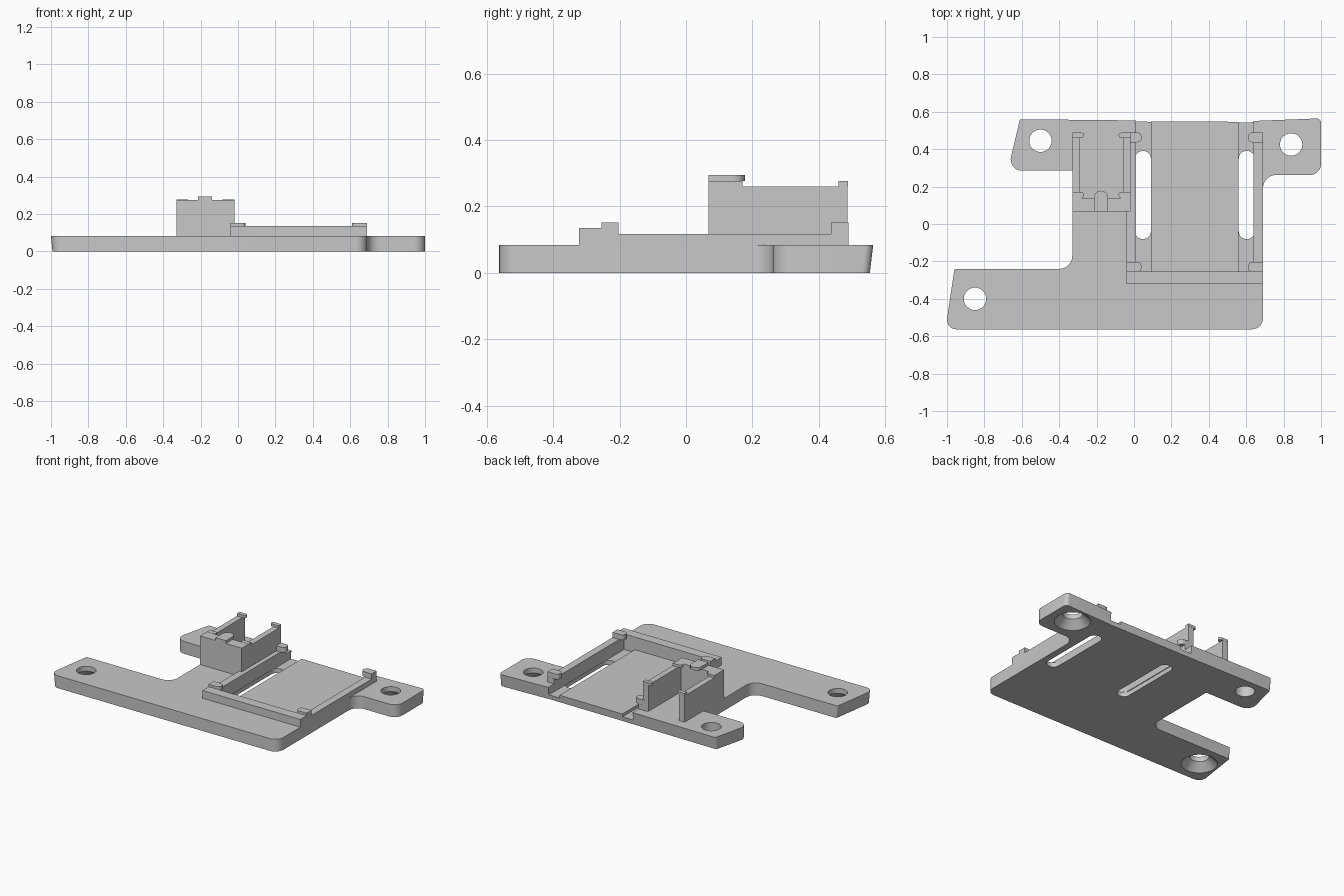
import bpy, bmesh, math
from mathutils import Vector

if "Cube" in bpy.data.objects:
    bpy.data.objects.remove(bpy.data.objects["Cube"], do_unlink=True)

grey = bpy.data.materials.new("plain grey")
grey.use_nodes = True
colour = (0.58, 0.58, 0.58, 1)
grey.diffuse_color = colour
grey.node_tree.nodes["Principled BSDF"].inputs["Base Color"].default_value = colour


def finish(name, bm):
    bmesh.ops.recalc_face_normals(bm, faces=bm.faces)
    mesh = bpy.data.meshes.new(name)
    bm.to_mesh(mesh)
    bm.free()
    mesh.materials.append(grey)
    ob = bpy.data.objects.new(name, mesh)
    bpy.context.collection.objects.link(ob)
    return ob


def rounded(corners, steps=8):
    """Outline from (x, y, radius) corners, each rounded by a tangent arc."""
    out = []
    for i, (x, y, r) in enumerate(corners):
        p = Vector((x, y))
        if r == 0:
            out.append(p)
            continue
        a = (Vector(corners[i - 1][:2]) - p).normalized()
        b = (Vector(corners[(i + 1) % len(corners)][:2]) - p).normalized()
        half = a.angle(b) / 2
        sweep = math.pi - 2 * half
        centre = p + (a + b).normalized() * (r / math.sin(half))
        start = p + a * (r / math.tan(half)) - centre
        end = p + b * (r / math.tan(half)) - centre
        for k in range(steps + 1):
            t = sweep * k / steps
            out.append(centre + (start * math.sin(sweep - t) + end * math.sin(t)) / math.sin(sweep))
    return out


def prism(name, outline, z0, z1, taper=None):
    bm = bmesh.new()
    low = [bm.verts.new((*(taper(p) if taper else p), z0)) for p in outline]
    top = [bm.verts.new((*p, z1)) for p in outline]
    bm.faces.new(low)
    bm.faces.new(top)
    n = len(outline)
    for i in range(n):
        j = (i + 1) % n
        bm.faces.new((low[i], low[j], top[j], top[i]))
    return finish(name, bm)


def block(name, x0, x1, y0, y1, z0, z1, left=0, right=0):
    """Box whose left and right ends can be rounded in plan."""
    return prism(name, rounded([(x0, y0, left), (x1, y0, right),
                                (x1, y1, right), (x0, y1, left)]), z0, z1)


def cone(name, x, y, r0, r1, z0, z1):
    bm = bmesh.new()
    bmesh.ops.create_cone(bm, cap_ends=True, segments=40, radius1=r0, radius2=r1, depth=z1 - z0)
    bmesh.ops.translate(bm, verts=bm.verts, vec=(x, y, (z0 + z1) / 2))
    return finish(name, bm)


def smooth(ob):
    bpy.ops.object.select_all(action='DESELECT')
    ob.select_set(True)
    bpy.context.view_layer.objects.active = ob
    bpy.ops.object.shade_smooth_by_angle(angle=math.radians(30))


T = 0.083       # plate thickness
FLOOR = 0.05    # recessed tray floor
CHANNEL = 0.03  # channels along the tray sides

# Base plate with mounting arms, back and left edges leaning slightly
outline = rounded([
    (-0.61, 0.56, 0.01), (0.08, 0.553, 0), (0.62, 0.55, 0), (1, 0.565, 0.025),
    (1, 0.262, 0.06), (0.69, 0.262, 0.07), (0.69, -0.563, 0.06), (-1.008, -0.563, 0.05),
    (-0.96, -0.24, 0.01), (-0.33, -0.24, 0.07), (-0.33, 0.285, 0), (-0.675, 0.285, 0.06)])


def lean(p):
    return Vector((p.x + (0.008 if p.x < -0.9 else 0), p.y - (0.01 if p.y > 0.5 else 0)))


plate = prism("base_plate", outline, 0, T, lean)

# Screw holes, countersinks, recessed tray, channels and slots
cutters = [cone("screw_hole", x, y, 0.06, 0.06, -0.1, 0.2)
           for x, y in ((-0.5, 0.445), (0.84, 0.425), (-0.85, -0.4))]
cutters += [cone("countersink", x, y, 0.12, 0.06, -0.01, 0.05)
            for x, y in ((0.84, 0.425), (-0.85, -0.4))]
cutters.append(block("tray_recess", 0.01, 0.64, -0.255, 0.7, FLOOR, 0.2))
for x0, x1 in ((0.01, 0.09), (0.56, 0.64)):
    cutters.append(block("channel", x0, x1, -0.255, 0.7, CHANNEL, 0.2))
for x0, x1 in ((0.005, 0.09), (0.56, 0.645)):
    cutters.append(block("slot", x0, x1, -0.08, 0.39, -0.1, 0.15, 0.04, 0.04))
for cutter in cutters:
    cutter.hide_render = True
    mod = plate.modifiers.new("cut", 'BOOLEAN')
    mod.operation = 'DIFFERENCE'
    mod.solver = 'EXACT'
    mod.object = cutter
    bpy.context.view_layer.objects.active = plate
    bpy.ops.object.modifier_apply(modifier=mod.name)
    bpy.data.objects.remove(cutter, do_unlink=True)

parts = [plate]

# Wide low tray: side rails, front rail and four clips
parts.append(block("tray_left_rail", -0.04, 0.01, -0.32, 0.49, CHANNEL, 0.117))
parts.append(block("tray_right_rail", 0.64, 0.69, -0.32, 0.49, CHANNEL, 0.117))
parts.append(block("tray_front_rail", -0.04, 0.69, -0.322, -0.255, CHANNEL, 0.135))
for side, y0, y1 in (("front", -0.255, -0.203), ("back", 0.437, 0.489)):
    parts.append(block("tray_left_clip_" + side, -0.04, 0.04, y0, y1, 0.117, 0.152, 0, 0.022))
    parts.append(block("tray_right_clip_" + side, 0.61, 0.69, y0, y1, 0.117, 0.152, 0.022, 0))

# Narrow tall holder: front wall, centre tab, side walls and clips
parts.append(block("holder_front_wall", -0.28, -0.07, 0.068, 0.14, T - 0.01, 0.276))
parts.append(prism("holder_centre_tab", rounded([
    (-0.215, 0.068, 0), (-0.138, 0.068, 0), (-0.138, 0.178, 0.038), (-0.215, 0.178, 0.038)]),
    0.276, 0.295))
for name, edge, wall, corner, hook in (("left", -0.33, -0.29, -0.28, -0.268),
                                       ("right", -0.02, -0.06, -0.07, -0.082)):
    x0, x1 = sorted((edge, wall))
    parts.append(block(f"holder_{name}_wall", x0, x1, 0.14, 0.487, T - 0.01, 0.26))
    x0, x1 = sorted((edge, corner))
    parts.append(block(f"holder_{name}_corner", x0, x1, 0.068, 0.14, T - 0.01, 0.276))
    x0, x1 = sorted((edge, hook))
    ends = (0, 0.013) if name == "left" else (0.013, 0)
    for side, y0, y1 in (("front", 0.14, 0.17), ("back", 0.46, 0.488)):
        parts.append(block(f"holder_{name}_clip_{side}", x0, x1, y0, y1, 0.26, 0.277, *ends))

for part in parts:
    smooth(part)
